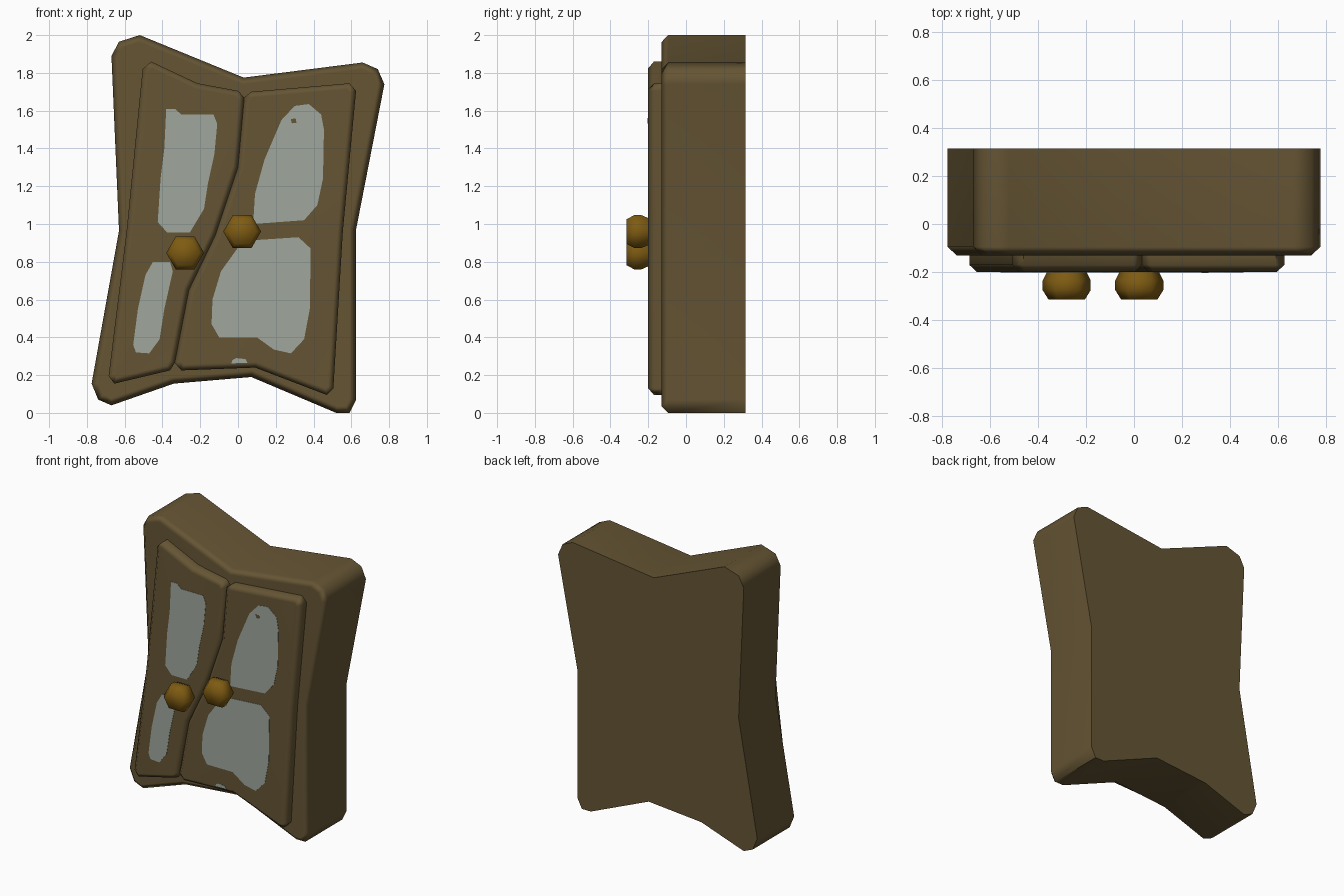
import bpy
import bmesh
import math
from mathutils import Vector

default_cube = bpy.data.objects.get("Cube")
if default_cube:
    bpy.data.objects.remove(default_cube, do_unlink=True)


def make_material(name, colour):
    material = bpy.data.materials.new(name)
    material.use_nodes = True
    rgba = (*colour, 1.0)
    material.diffuse_color = rgba
    shader = material.node_tree.nodes["Principled BSDF"]
    shader.inputs["Base Color"].default_value = rgba
    shader.inputs["Roughness"].default_value = 0.8
    return material


wood = make_material("dark wood", (0.13, 0.09, 0.034))
glass = make_material("grey glass", (0.35, 0.39, 0.34))
brass = make_material("old brass", (0.21, 0.105, 0.006))


def inset(outline, distance):
    """Move every edge of a clockwise outline inwards by the same distance."""
    points = [Vector(p) for p in outline]
    result = []
    for i, point in enumerate(points):
        before = (point - points[i - 1]).normalized()
        after = (points[(i + 1) % len(points)] - point).normalized()
        normal_a = Vector((before.y, -before.x))
        normal_b = Vector((after.y, -after.x))
        mitre = (normal_a + normal_b) / (1 + normal_a.dot(normal_b))
        result.append(point + mitre * distance)
    return result


def loft(name, rings, material, smooth_angle):
    """Join (outline, y) rings of equal length into a closed solid."""
    bm = bmesh.new()
    loops = [[bm.verts.new((x, y, z)) for x, z in outline] for outline, y in rings]
    for lower, upper in zip(loops, loops[1:]):
        for i in range(len(lower)):
            bm.faces.new((lower[i - 1], lower[i], upper[i], upper[i - 1]))
    bm.faces.new(loops[0])
    bm.faces.new(loops[-1])
    bmesh.ops.recalc_face_normals(bm, faces=bm.faces[:])
    mesh = bpy.data.meshes.new(name)
    bm.to_mesh(mesh)
    bm.free()
    mesh.materials.append(material)
    obj = bpy.data.objects.new(name, mesh)
    bpy.context.collection.objects.link(obj)
    bpy.ops.object.select_all(action="DESELECT")
    obj.select_set(True)
    bpy.context.view_layer.objects.active = obj
    bpy.ops.object.shade_smooth_by_angle(angle=math.radians(smooth_angle))
    return obj


def chamfered_slab(name, outline, back, front, chamfer, material):
    """Slab with a chamfered front rim and a plain back."""
    rings = [(outline, back), (outline, front + chamfer),
             (inset(outline, chamfer), front)]
    slab = loft(name, rings, material, 50)
    weighted = slab.modifiers.new("flat panels", "WEIGHTED_NORMAL")
    weighted.keep_sharp = True


def plate(name, outline, material, front):
    """Thin flat plate lying on the door fronts."""
    loft(name, [(outline, -0.198), (outline, front)], material, 30)


# Crooked cabinet body
body = [
    (-0.67, 1.89), (-0.63, 1.965), (-0.52, 2.0), (0.03, 1.775),
    (0.66, 1.855), (0.74, 1.82), (0.775, 1.74), (0.625, 0.97),
    (0.625, 0.07), (0.59, 0.0), (0.52, 0.0), (0.07, 0.19),
    (-0.34, 0.155), (-0.67, 0.04), (-0.74, 0.07), (-0.775, 0.155),
    (-0.63, 0.965),
]
chamfered_slab("cabinet_body", body, 0.315, -0.13, 0.035, wood)

# Two doors sharing one wavy seam, listed from top to bottom
seam = [(0.033, 1.67), (0.0, 1.3), (-0.12, 0.94), (-0.26, 0.65), (-0.335, 0.265)]
right_door = [(-0.505, 1.82), (-0.46, 1.86), (-0.215, 1.745), (0.0, 1.705)] + seam + [
    (-0.36, 0.225), (-0.655, 0.155), (-0.685, 0.195), (-0.59, 0.96)]
left_door = [(0.07, 1.7), (0.59, 1.745), (0.625, 1.705), (0.555, 0.96),
             (0.505, 0.13), (0.47, 0.095), (0.09, 0.24), (-0.3, 0.225)] + seam[::-1]
for name, outline in (("right_door", right_door), ("left_door", left_door)):
    chamfered_slab(name, outline, -0.12, -0.2, 0.03, wood)

# Irregular window panes
panes = {
    "right_upper_pane": [
        (-0.38, 1.61), (-0.335, 1.61), (-0.3, 1.58), (-0.13, 1.58), (-0.11, 1.53),
        (-0.125, 1.37), (-0.16, 1.21), (-0.18, 1.08), (-0.255, 0.955),
        (-0.375, 0.955), (-0.425, 1.01), (-0.41, 1.24), (-0.39, 1.4)],
    "left_upper_pane": [
        (0.23, 1.55), (0.3, 1.625), (0.375, 1.635), (0.44, 1.58), (0.455, 1.5),
        (0.45, 1.24), (0.42, 1.1), (0.35, 1.02), (0.08, 1.0), (0.09, 1.16),
        (0.14, 1.34)],
    "right_lower_pane": [
        (-0.45, 0.8), (-0.36, 0.8), (-0.345, 0.75), (-0.39, 0.55), (-0.415, 0.39),
        (-0.47, 0.315), (-0.54, 0.32), (-0.555, 0.36), (-0.53, 0.55),
        (-0.49, 0.73)],
    "left_lower_pane": [
        (0.02, 0.91), (0.32, 0.93), (0.385, 0.87), (0.38, 0.55), (0.35, 0.39),
        (0.28, 0.315), (0.19, 0.335), (0.1, 0.4), (-0.1, 0.4), (-0.14, 0.47),
        (-0.135, 0.6), (-0.09, 0.75), (0.0, 0.875)],
    "glass_chip": [(-0.03, 0.28), (-0.01, 0.29), (0.04, 0.285), (0.05, 0.265),
                   (-0.035, 0.262)],
}
for name, outline in panes.items():
    plate(name, outline, glass, -0.202)

# Small wooden speck on the upper pane
speck = [(0.28, 1.555), (0.305, 1.56), (0.31, 1.535), (0.285, 1.533)]
plate("wood_speck", speck, wood, -0.204)


def hexagon(cx, cz, radius):
    angles = [-math.tau * i / 6 for i in range(6)]
    return [(cx + radius * math.cos(a), cz + radius * math.sin(a)) for a in angles]


# Six-sided door knobs
knob_profile = [(0.08, -0.195), (0.1, -0.235), (0.1, -0.275), (0.075, -0.315)]
for name, cx, cz in (("right_knob", -0.28, 0.847), ("left_knob", 0.022, 0.96)):
    loft(name, [(hexagon(cx, cz, r), y) for r, y in knob_profile], brass, 62)
